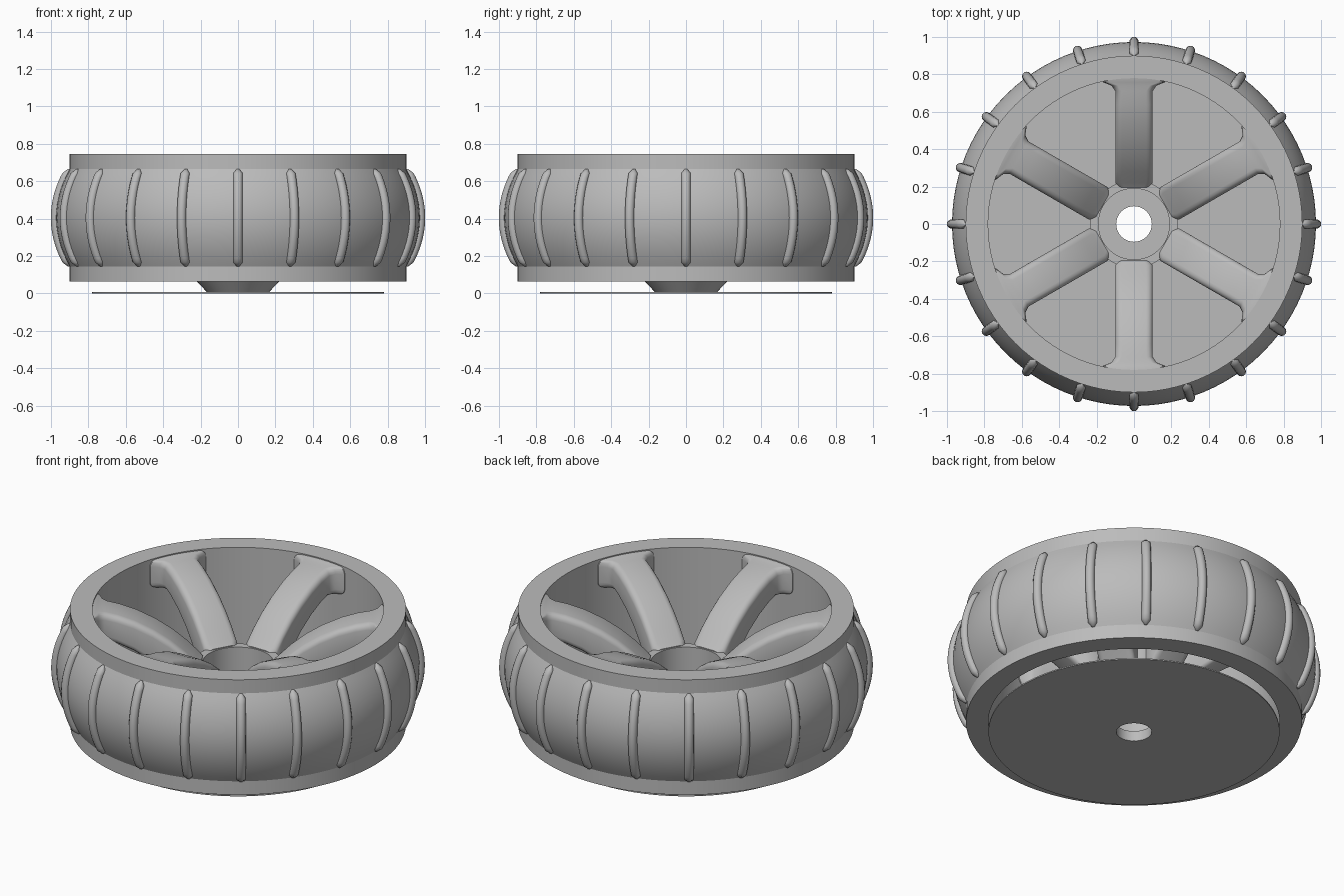
import bpy, bmesh, math
from mathutils import Vector, Matrix

cube = bpy.data.objects.get("Cube")
if cube:
    bpy.data.objects.remove(cube, do_unlink=True)

grey = bpy.data.materials.new("plain grey")
grey.use_nodes = True
colour = (0.5, 0.5, 0.5, 1)
grey.diffuse_color = colour
grey.node_tree.nodes["Principled BSDF"].inputs["Base Color"].default_value = colour


def finish(bm, name, angle=35):
    bmesh.ops.recalc_face_normals(bm, faces=bm.faces)
    mesh = bpy.data.meshes.new(name)
    bm.to_mesh(mesh)
    bm.free()
    mesh.materials.append(grey)
    obj = bpy.data.objects.new(name, mesh)
    bpy.context.collection.objects.link(obj)
    bpy.ops.object.select_all(action='DESELECT')
    obj.select_set(True)
    bpy.context.view_layer.objects.active = obj
    bpy.ops.object.shade_smooth_by_angle(angle=math.radians(angle))
    return obj


def skin(bm, rings, closed):
    """Join successive vertex rings with quads; cap the ends if open."""
    loops = [[bm.verts.new(p) for p in ring] for ring in rings]
    n = len(loops[0])
    for i in range(len(loops) if closed else len(loops) - 1):
        a, b = loops[i], loops[(i + 1) % len(loops)]
        for j in range(n):
            k = (j + 1) % n
            bm.faces.new((a[j], a[k], b[k], b[j]))
    if not closed:
        bm.faces.new(loops[0])
        bm.faces.new(loops[-1])


def lathe(name, profile, steps=96):
    """Revolve a closed (radius, height) profile about z."""
    bm = bmesh.new()
    rings = []
    for i in range(steps):
        t = math.tau * i / steps
        rings.append([(r * math.cos(t), r * math.sin(t), z) for r, z in profile])
    skin(bm, rings, True)
    return finish(bm, name)


def around(name, rings, count, start):
    """Repeat one skinned part evenly round the axle."""
    for i in range(count):
        turn = Matrix.Rotation(start + math.tau * i / count, 3, 'Z')
        bm = bmesh.new()
        skin(bm, [[turn @ Vector(p) for p in ring] for ring in rings], False)
        finish(bm, f"{name}_{i + 1}", 45)


# Rim, back disc and hub
lathe("rim", [(0.78, 0.065), (0.9, 0.065), (0.9, 0.745), (0.78, 0.745)])
lathe("back_disc", [(0.095, 0), (0.78, 0), (0.78, 0.007), (0.095, 0.007)])
lathe("hub", [(0.095, 0.001), (0.16, 0.001), (0.235, 0.08), (0.235, 0.43),
              (0.19, 0.43), (0.19, 0.06), (0.095, 0.06)], 48)

# Bulging tyre
MID, HALF = 0.405, 0.26


def bulge(u):
    return 0.9 + 0.073 * (1 - u * u)


arc = [(bulge(i / 8), MID + HALF * i / 8) for i in range(-8, 9)]
lathe("tyre", arc + [(0.88, MID + HALF), (0.88, MID - HALF)])

# Tread bars with rounded ends, following the tyre
bars = []
for i in range(-12, 13):
    u = i / 12
    size = 0.025 * min(1, max(0.3, math.sqrt(max(0, 1 - ((abs(u) - 0.9) / 0.1) ** 2)))
                       if abs(u) > 0.9 else 1)
    ring = []
    for j in range(12):
        t = math.tau * j / 12
        ring.append((bulge(u) + 0.003 + size * math.cos(t),
                     size * math.sin(t), MID + HALF * u))
    bars.append(ring)
around("tread_bar", bars, 20, 0)


# Arched spokes that flare where they meet the rim
def section(r, top, depth, half, rad=0.035):
    ring = []
    for cx, cz, t0 in ((1, 1, 0), (-1, 1, 90), (-1, -1, 180), (1, -1, 270)):
        for k in range(5):
            t = math.radians(t0 + 22.5 * k)
            y = cx * (half - rad) + rad * math.cos(t)
            z = top - depth / 2 + cz * (depth / 2 - rad) + rad * math.sin(t)
            ring.append((r, y, z))
    return ring


stations = [(0.195, 0.435, 0.22, 0.085), (0.22, 0.455, 0.22, 0.1),
            (0.28, 0.515, 0.22, 0.1), (0.36, 0.58, 0.21, 0.1),
            (0.45, 0.637, 0.19, 0.1), (0.55, 0.685, 0.175, 0.1),
            (0.64, 0.715, 0.165, 0.1), (0.71, 0.73, 0.16, 0.1),
            (0.74, 0.735, 0.16, 0.12), (0.758, 0.738, 0.16, 0.165),
            (0.8, 0.74, 0.16, 0.175)]
around("spoke", [section(*s) for s in stations], 6, math.radians(30))
